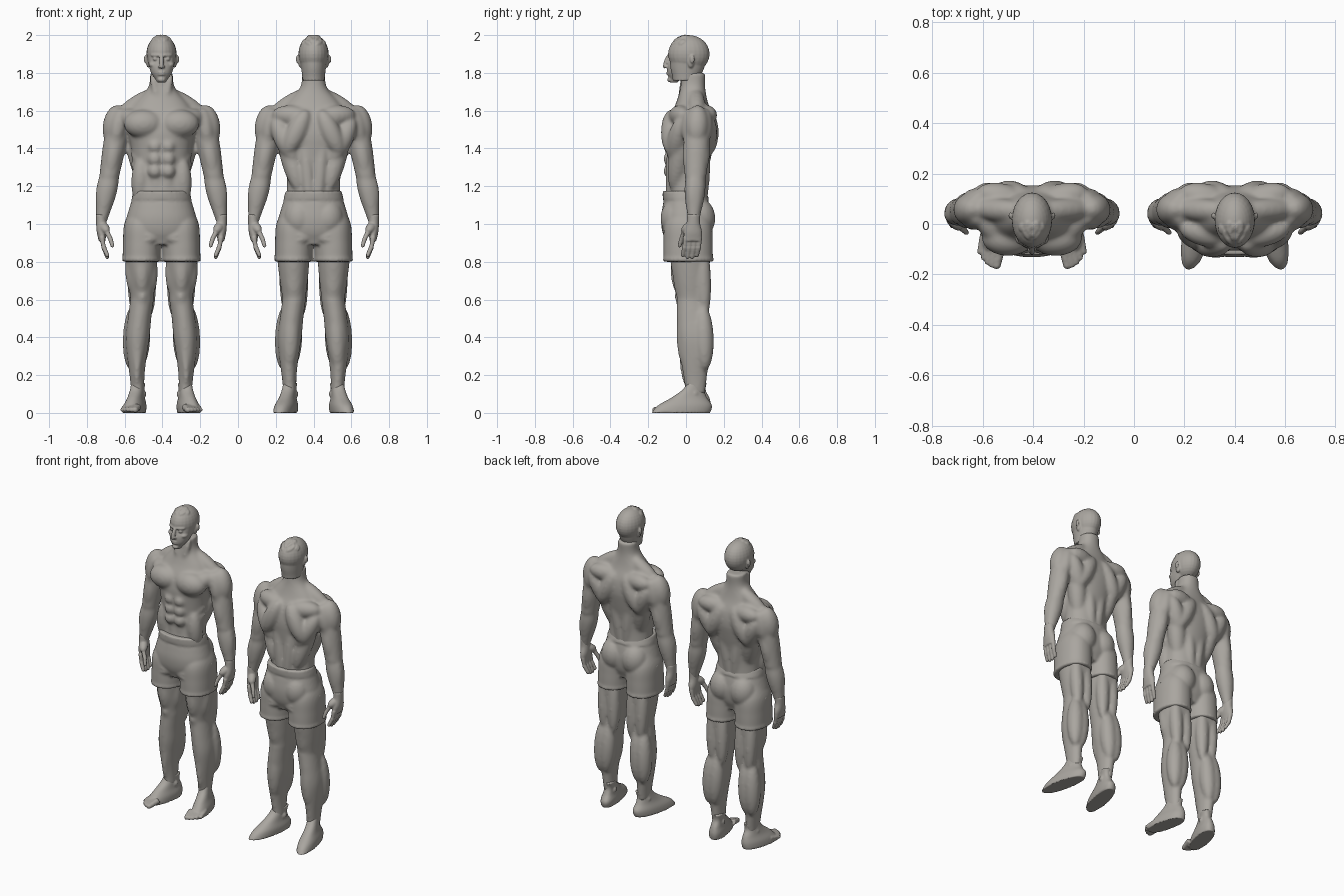
import bpy, bmesh, math, random
from mathutils import Vector, Matrix

if "Cube" in bpy.data.objects:
    bpy.data.objects.remove(bpy.data.objects["Cube"])

clay = bpy.data.materials.new("warm grey clay")
clay.use_nodes = True
clay.diffuse_color = (.4, .38, .35, 1)
clay.node_tree.nodes["Principled BSDF"].inputs["Base Color"].default_value = clay.diffuse_color


def point(out=0, back=0, up=0):
    return Vector((out, back, up))


# joints of the left side, and landmarks of the trunk
hip, knee, ankle = point(.11, .015, 1), point(.103, .03, .6), point(.125, .05, .1)
shoulder, elbow, wrist = point(.22, .06, 1.58), point(.277, .05, 1.25), point(.32, .04, 1)
pelvis, throat, crown = point(up=1), point(back=.04, up=1.8), point(back=.015, up=1.9)
blade_top, blade_tip = point(.05, .02, 1.57), point(.13, .02, 1.4)
chest, belly, waist = point(.095, -.055, 1.53), point(.035, -.085, 1.41), point(.11, -.03, 1.1)


def spline(a, b, c, d, t):
    return b + t / 2 * (c - a + t * (2 * a - 5 * b + 4 * c - d + t * (3 * b - a - 3 * c + d)))


def spread(values, t):
    """Smooth value at fraction t of an evenly spaced list."""
    last = len(values) - 1
    i = min(int(t * last), last - 1)
    before, after = values[max(i - 1, 0)], values[min(i + 2, last)]
    return spline(before, values[i], values[i + 1], after, t * last - i)


def loft(bm, start, end, widths, depths, bow=point(), power=2, count=40):
    """Solid of level ovals from start to end; depths is a list or a ratio to widths."""
    levels = 6 * len(widths)
    loops = []
    for level in range(levels + 1):
        t = level / levels
        wide = spread(widths, t)
        deep = spread(depths, t) if isinstance(depths, list) else wide * depths
        middle = start.lerp(end, t) + bow * math.sin(math.pi * t)
        loop = []
        for j in range(count):
            c, s = math.cos(math.tau * j / count), math.sin(math.tau * j / count)
            x = math.copysign(abs(c) ** (2 / power), c)
            y = math.copysign(abs(s) ** (2 / power), s)
            loop.append(bm.verts.new(middle + point(wide * x, deep * y)))
        loops.append(loop)
    for lower, upper in zip(loops, loops[1:]):
        for j in range(count):
            bm.faces.new((lower[j - 1], lower[j], upper[j], upper[j - 1]))
    bm.faces.new(loops[0])
    bm.faces.new(loops[-1])


def blob(bm, centre, size, turn=Matrix()):
    place = Matrix.Translation(centre) @ turn.to_4x4() @ Matrix.Diagonal((*size, 1))
    bmesh.ops.create_uvsphere(bm, u_segments=24, v_segments=16, radius=1, matrix=place)


def muscle(bm, a, b, radius, start=0, end=1, out=0, front=0):
    """Spindle along part of the line from a to b, set off sideways or forwards."""
    offset = point(out, -front)
    low, high = a.lerp(b, start) + offset, a.lerp(b, end) + offset
    turn = (high - low).to_track_quat('Z', 'Y').to_matrix()
    blob(bm, (low + high) / 2, (radius, radius, (high - low).length / 2), turn)


def digit(bm, a, b, radius):
    """Finger or toe bone with a round tip."""
    turn = (b - a).to_track_quat('Z', 'Y').to_matrix().to_4x4()
    bmesh.ops.create_cone(bm, cap_ends=True, segments=14, radius1=radius, radius2=radius * .8,
                          depth=(b - a).length, matrix=Matrix.Translation((a + b) / 2) @ turn)
    blob(bm, b, [radius * .8] * 3)


def sculpt(bm, name, x, voxel, rounds):
    """Mirror the parts, fuse them into one skin and soften it."""
    copies = bmesh.ops.duplicate(bm, geom=bm.verts[:] + bm.edges[:] + bm.faces[:])["geom"]
    for part in copies:
        if isinstance(part, bmesh.types.BMVert):
            part.co.x *= -1
    bmesh.ops.recalc_face_normals(bm, faces=bm.faces)
    mesh = bpy.data.meshes.new(name)
    bm.to_mesh(mesh)
    bm.free()
    mesh.materials.append(clay)
    figure = bpy.data.objects.new(name, mesh)
    bpy.context.collection.objects.link(figure)
    figure.location.x = x
    fuse = figure.modifiers.new("fuse", 'REMESH')
    fuse.mode, fuse.voxel_size, fuse.use_smooth_shade = 'VOXEL', voxel, True
    soften = figure.modifiers.new("soften", 'SMOOTH')
    soften.factor, soften.iterations = .5, rounds


def back_muscles(bm, side):
    """Shoulder blades, lats and spinal columns, facing forwards or backwards by side."""
    muscle(bm, blade_top, blade_tip, radius=.055, start=-.2, end=1.2, front=side * .098)
    muscle(bm, blade_top, shoulder, radius=.055, start=-.2, front=side * .07)
    muscle(bm, blade_tip, shoulder, radius=.055, start=-.4, end=.9, front=side * .075)
    muscle(bm, shoulder, waist, radius=.058, end=.85, out=-.05, front=side * .05)
    muscle(bm, blade_top, pelvis, radius=.038, start=.1, end=.9, out=.01, front=side * .08)


def build_body(x, faces_front):
    bm = bmesh.new()
    # arms
    loft(bm, shoulder, elbow, [.05, .06, .062, .058, .053], depths=1.1)
    loft(bm, elbow, wrist, [.053, .056, .05, .038, .028], depths=1)
    muscle(bm, shoulder, elbow, radius=.063, start=-.15, end=.5, out=.018)
    for front in (-.04, .04):
        muscle(bm, shoulder, elbow, radius=.042, start=-.1, end=.5, front=front)
        muscle(bm, shoulder, elbow, radius=.042, start=.25, end=1, front=front * .75)
    muscle(bm, elbow, wrist, radius=.037, start=-.2, end=.7, out=.02, front=.01)
    # legs
    loft(bm, hip, knee, [.09, .09, .084, .074, .062], depths=1.25)
    loft(bm, knee, ankle, [.062, .062, .063, .052, .04, .034],
         depths=[.08, .086, .088, .078, .064, .052], bow=point(.015, .005))
    for out in (0, .04):
        muscle(bm, knee, ankle, radius=.053, start=.05, end=.75, out=out, front=-.056)
    for out in (-.035, .035):
        muscle(bm, hip, knee, radius=.042, start=.2, end=1.25, out=out, front=-.065)
    if faces_front:
        for out in (-.04, 0, .04):
            muscle(bm, hip, knee, radius=.046, start=.3, end=.95, out=out, front=.06 - abs(out))
        muscle(bm, knee, ankle, radius=.029, start=-.12, end=.06, front=.06)
        muscle(bm, knee, ankle, radius=.024, start=.1, end=.9, out=.01, front=.055)
        # chest, stomach, ribs and collar
        blob(bm, chest, (.105, .072, .076))
        muscle(bm, chest, shoulder, radius=.055, start=-.2, front=.01)
        for row in range(3):
            blob(bm, belly - point(up=row * .065), (.038, .035, .038))
        muscle(bm, belly, pelvis, radius=.045, start=.3, end=.9, out=.01, front=.01)
        for row in range(4):
            rib = chest - point(up=.12 + row * .05)
            muscle(bm, rib, rib + point(.06, .07, .07), radius=.026)
        muscle(bm, chest, waist, radius=.05, start=.4, out=.005)
        collar = point(.015, -.03, 1.63)
        muscle(bm, collar, throat + point(.055, -.05), radius=.018)
        muscle(bm, collar, shoulder + point(up=.03), radius=.018)
    else:
        muscle(bm, hip, knee, radius=.06, start=.2, end=1.1, front=.035)
        muscle(bm, knee, ankle, radius=.048, start=.05, end=.75, out=.01, front=.04)
        back_muscles(bm, side=1)
    back_muscles(bm, side=-1)
    # slope from neck to shoulder
    muscle(bm, point(.01, .05, 1.71), shoulder, radius=.045, end=1.1)
    # trunk and neck
    loft(bm, pelvis, throat, [.16, .15, .142, .142, .15, .16, .175, .185, .14, .072, .06],
         depths=[.12, .113, .105, .102, .11, .122, .13, .118, .085, .066, .064], power=2.2)
    sculpt(bm, "body", x, voxel=.0095, rounds=9)


def build_hands(x):
    bm = bmesh.new()
    palm = wrist + point(-.005, -.004, -.09)
    loft(bm, palm, wrist + point(up=.05), [.018, .026, .028, .028], depths=[.048, .048, .036, .035])
    for finger in range(4):
        root = palm + point(0, .036 - finger * .025, .02)
        joint = root - point(.008, .004, .05)
        digit(bm, root, joint, radius=.0145)
        digit(bm, joint, joint - point(.02, .01, .045 + .005 * finger * (3 - finger)), radius=.0135)
    # thumb
    base = palm + point(-.02, -.04, .06)
    muscle(bm, wrist, base, radius=.026, start=-.1, end=1.4)
    joint = base - point(.025, .02, .05)
    digit(bm, base, joint, radius=.015)
    digit(bm, joint, joint - point(.01, .01, .035), radius=.013)
    sculpt(bm, "hands", x, voxel=.005, rounds=3)


def build_feet(x, toes):
    bm = bmesh.new()
    sole = .13 if toes else .155
    loft(bm, point(.135, .128 - sole), ankle + point(0, .01, .06), [.055, .053, .041, .036, .035],
         depths=[sole, sole * .92, .095, .06, .05], power=2.3)
    for out in (-.03, .03):
        blob(bm, ankle + point(out), (.014, .018, .02))
    if toes:
        for toe in range(5):
            tip = point(.095 + toe * .02, toe * toe * .0035 - .165, .016)
            digit(bm, tip + point(0, .07, .015), tip, radius=.013 + .006 / (1 + toe))
    # feet splay outwards and rest on the floor
    for v in bm.verts:
        v.co.x += (ankle.y - v.co.y) * .2
        v.co.z = max(v.co.z, 0)
    sculpt(bm, "feet", x, voxel=.006, rounds=3)


def build_head(x, face):
    bm = bmesh.new()
    size = point(.08, .11, .1)
    # cranium, and a jaw or a plain nape
    blob(bm, crown, size)
    if face:
        loft(bm, point(0, -.065, 1.75), crown, [.024, .055, .069, .075],
             depths=[.02, .06, .085, .1], power=2.2)
        # sockets, brows, eyes, cheeks, nose, lips and chin
        eye = point(.032, -.085, 1.873)
        for v in bm.verts:
            gap = (point(abs(v.co.x), v.co.y, v.co.z) - eye).length
            v.co.y += .014 * math.exp(-(gap / .02) ** 2)
        muscle(bm, eye + point(-.025, -.01, .02), eye + point(.025, .02, .02), radius=.009)
        blob(bm, eye + point(back=.007), (.014, .012, .009))
        blob(bm, eye + point(.014, .033, -.03), (.022, .03, .016))
        mouth = point(0, -.09, 1.8)
        muscle(bm, mouth + point(up=.1), mouth + point(0, -.028, .022), radius=.012)
        blob(bm, mouth + point(.008, -.015, .034), (.01, .012, .009))
        for drop in (-.004, .008):
            blob(bm, mouth - point(up=drop), (.023, .014, .006))
        blob(bm, mouth + point(0, .007, -.036), (.022, .017, .014))
    else:
        loft(bm, throat - point(0, .04, .04), crown, [.058, .066, .074], depths=[.07, .09, .1])
    # ears
    ear = crown + point(.07, .01, -.04)
    blob(bm, ear, (.012, .018, .033))
    blob(bm, ear + point(.016, .008, .012), (.007, .013, .022))

    def on_scalp(turn, lift):
        ring = math.cos(lift)
        return crown + size * point(math.sin(turn) * ring, -math.cos(turn) * ring, math.sin(lift)) \
            if isinstance(size, Matrix) else crown + point(
                size.x * math.sin(turn) * ring, -size.y * math.cos(turn) * ring, size.z * math.sin(lift))

    # short swept locks over the crown
    rng = random.Random(4)
    for lock in range(14):
        turn = rng.uniform(0, 1.2)
        lift = rng.uniform(.7 if face else .4, 1.2)
        muscle(bm, on_scalp(turn, lift), on_scalp(turn + .3, lift + .3), radius=.007)
    sculpt(bm, "head", x, voxel=.005, rounds=2)


def build_shorts(x, faces_front):
    bm = bmesh.new()
    # legs, hems, seat and creases
    hem = point(.106, .012, .8)
    loft(bm, hem, point(.1, .01, 1.1), [.1, .1, .095, .06], depths=1.3, power=2.2)
    loft(bm, hem, hem + point(up=.02), [.103, .103], depths=1.3, power=2.2)
    for side in (1,) if faces_front else (1, -1):
        blob(bm, point(.075, .01 + side * .06, 1.03), (.085, .085, .105))
    for rise in (.9, .95):
        muscle(bm, point(.02, -.1, .93), point(.15, -.09, rise), radius=.025)
    # hips and waistband
    loft(bm, point(up=.89), point(up=1.16), [.1, .18, .185, .168, .148],
         depths=[.1, .125, .132, .124, .112], power=2.2)
    loft(bm, point(up=1.13), point(back=-.01, up=1.175), [.159, .149], depths=.77, power=2.2)
    sculpt(bm, "shorts", x, voxel=.0085, rounds=4)


for x, faces_front in ((-.405, True), (.4, False)):
    build_body(x, faces_front)
    build_hands(x)
    build_feet(x, faces_front)
    build_head(x, faces_front)
    build_shorts(x, faces_front)
